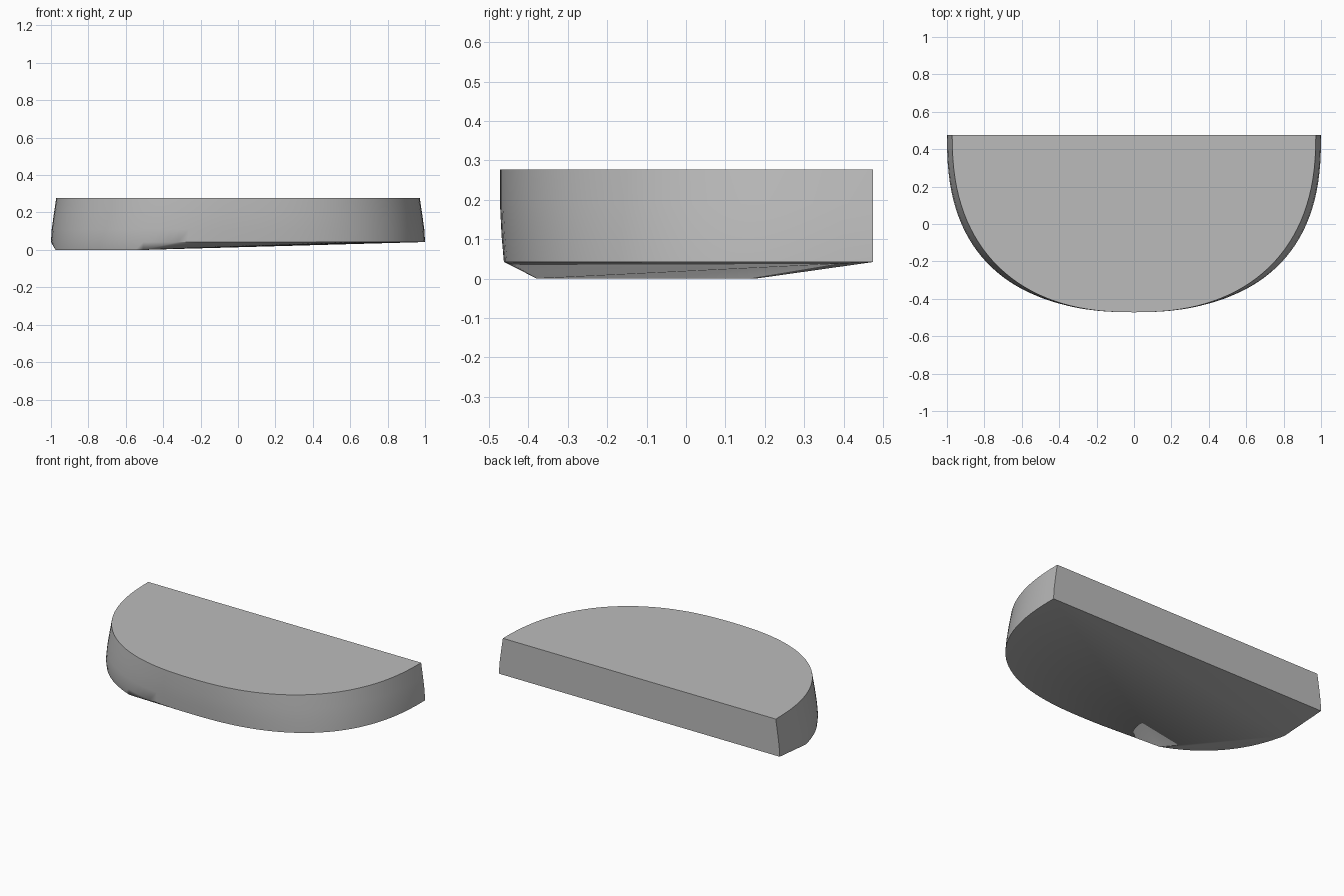
import bpy
import bmesh
from math import cos, sin, pi, radians, copysign

cube = bpy.data.objects.get("Cube")
if cube:
    bpy.data.objects.remove(cube)

BACK = 0.475
STEPS = 64


def half_oval(width, depth, power, z):
    """Half superellipse, flat along the back and rounded at the front."""
    ring = []
    for i in range(STEPS + 1):
        t = pi * i / STEPS
        c, s = cos(t), max(sin(t), 0)
        x = copysign(width * abs(c) ** (2 / power), c)
        ring.append((x, BACK - depth * s ** (2 / power), z))
    return ring


# Wall outlines from the top down to the rim
points = half_oval(0.972, 0.947, 2.35, 0.277)
points += half_oval(0.985, 0.947, 2.4, 0.19)
points += half_oval(0.996, 0.943, 2.45, 0.11)
points += half_oval(1.0, 0.937, 2.5, 0.042)

# Lower lip, only on the right front part of the underside
points += [p for p in half_oval(1.0, 0.925, 2.5, 0) if p[0] < -0.47 and p[1] < 0.19]

# Wrap the outlines into one solid slab
bm = bmesh.new()
for p in points:
    bm.verts.new(p)
bmesh.ops.remove_doubles(bm, verts=bm.verts, dist=0.0005)
bmesh.ops.convex_hull(bm, input=bm.verts)
loose = [v for v in bm.verts if not v.link_faces]
bmesh.ops.delete(bm, geom=loose, context="VERTS")
bmesh.ops.dissolve_limit(bm, angle_limit=radians(0.2), verts=bm.verts, edges=bm.edges)
bmesh.ops.recalc_face_normals(bm, faces=bm.faces)
mesh = bpy.data.meshes.new("rounded_slab")
bm.to_mesh(mesh)
bm.free()
slab = bpy.data.objects.new("rounded_slab", mesh)
bpy.context.collection.objects.link(slab)

# Plain grey finish
grey = bpy.data.materials.new("plain_grey")
grey.use_nodes = True
colour = (0.5, 0.5, 0.5, 1)
grey.diffuse_color = colour
grey.node_tree.nodes["Principled BSDF"].inputs["Base Color"].default_value = colour
mesh.materials.append(grey)

# Smooth wall with crisp top, bottom and back edges
bpy.ops.object.select_all(action="DESELECT")
slab.select_set(True)
bpy.context.view_layer.objects.active = slab
bpy.ops.object.shade_smooth_by_angle(angle=radians(30))
